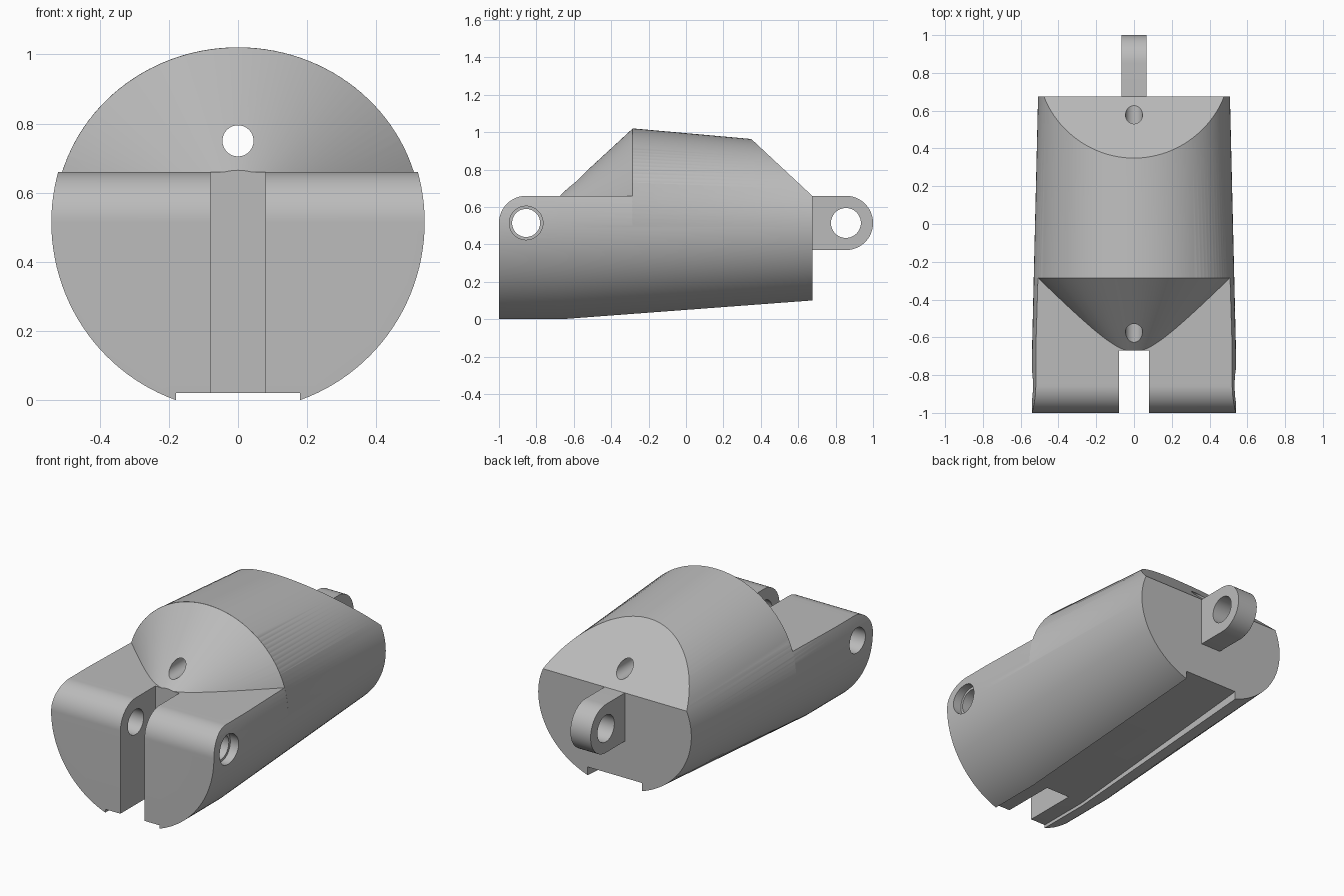
import bpy, bmesh, math
from math import sin, cos, pi

if "Cube" in bpy.data.objects:
    bpy.data.objects.remove(bpy.data.objects["Cube"], do_unlink=True)

AXIS = 0.515      # height of the body axis and both hinge axes
SHELF = 0.66      # top of the hinge lugs
ROUND = SHELF - AXIS

grey = bpy.data.materials.new("plain_grey")
grey.use_nodes = True
tone = (0.5, 0.5, 0.5, 1)
grey.diffuse_color = tone
grey.node_tree.nodes["Principled BSDF"].inputs["Base Color"].default_value = tone


def finish(name, bm):
    bmesh.ops.recalc_face_normals(bm, faces=bm.faces)
    mesh = bpy.data.meshes.new(name)
    bm.to_mesh(mesh)
    bm.free()
    mesh.materials.append(grey)
    ob = bpy.data.objects.new(name, mesh)
    bpy.context.collection.objects.link(ob)
    return ob


def loft(name, rings, n=128):
    """Join oval rings (y, half width, rise, drop) along y."""
    bm = bmesh.new()
    loops = []
    for y, a, up, down in rings:
        angles = [2 * pi * i / n for i in range(n)]
        loops.append([bm.verts.new((a * cos(t), y, AXIS + (up if sin(t) > 0 else down) * sin(t)))
                      for t in angles])
    for p, q in zip(loops, loops[1:]):
        for i in range(n):
            j = (i + 1) % n
            bm.faces.new((p[i], p[j], q[j], q[i]))
    bm.faces.new(loops[0])
    bm.faces.new(loops[-1])
    return finish(name, bm)


def prism(name, outline, x0, x1):
    """Extrude a (y, z) outline from x0 to x1."""
    bm = bmesh.new()
    face = bm.faces.new([bm.verts.new((x0, y, z)) for y, z in outline])
    moved = bmesh.ops.extrude_face_region(bm, geom=[face])["geom"]
    bmesh.ops.translate(bm, vec=(x1 - x0, 0, 0),
                        verts=[v for v in moved if isinstance(v, bmesh.types.BMVert)])
    return finish(name, bm)


def arc(cy, cz, r, start, end, n=24):
    steps = [start + (end - start) * i / n for i in range(n + 1)]
    return [(cy + r * cos(t), cz + r * sin(t)) for t in steps]


def disc(cy, r):
    return arc(cy, AXIS, r, 0, 2 * pi, 48)[:-1]


def combine(target, tool, operation="DIFFERENCE"):
    mod = target.modifiers.new(operation, "BOOLEAN")
    mod.object, mod.operation, mod.solver = tool, operation, "EXACT"
    bpy.context.view_layer.objects.active = target
    bpy.ops.object.modifier_apply(modifier=mod.name)
    bpy.data.objects.remove(tool, do_unlink=True)


# Body: straight at the front, tapering to an oval at the back
body = loft("body", [(-1, 0.54, 0.54, 0.546), (-0.67, 0.54, 0.54, 0.546),
                     (0.675, 0.508, 0.42, 0.443)])

# Step above the front lugs, with their rounded upper front edge
step = [(-0.285, SHELF), (-0.285, 1.3), (-1.2, 1.3), (-1.2, AXIS)]
step += arc(-0.855, AXIS, ROUND, pi, pi / 2)
combine(body, prism("step_cut", step, -1, 1))

# Conical front shoulder rising from the step
shoulder = loft("shoulder", [(-0.67, 0.15, 0.15, 0.12), (-0.285, 0.531, 0.505, 0.4),
                             (-0.2, 0.5, 0.45, 0.35)])
combine(body, shoulder, "UNION")

# Sloped back, tapering bottom groove and slot between the front lugs
combine(body, prism("slope_cut", [(0.35, 0.963), (0.675, SHELF), (0.9, 0.45),
                                  (0.9, 1.4), (-0.12, 1.4)], -1, 1))
combine(body, prism("groove_cut", [(-1.1, 0.02), (-0.67, 0.02), (0.675, 0.15),
                                   (0.8, 0.162), (0.8, -0.3), (-1.1, -0.3)], -0.18, 0.18))
combine(body, prism("slot_cut", [(-1.2, -0.2), (-0.67, -0.2), (-0.67, 1.2), (-1.2, 1.2)],
                    -0.08, 0.08))

# Front hinge hole with a counterbore on the left
combine(body, prism("pin_cut", disc(-0.855, 0.075), -1, 1))
combine(body, prism("counterbore_cut", disc(-0.855, 0.09), 0.485, 1))

# Small lengthwise hole through shoulder and sloped back
bm = bmesh.new()
bmesh.ops.create_cone(bm, cap_ends=True, segments=48, radius1=0.045, radius2=0.045, depth=3)
for v in bm.verts:
    v.co = (v.co.x, v.co.z, v.co.y + 0.75)
combine(body, finish("cord_cut", bm))

# Rear hinge lug
lug = prism("rear_lug", [(0.67, SHELF), (0.67, AXIS - ROUND)]
            + arc(0.855, AXIS, ROUND, -pi / 2, pi / 2), -0.067, 0.067)
combine(lug, prism("lug_pin_cut", disc(0.855, 0.08), -1, 1))

# Smooth curved faces, keep the edges crisp
for ob in (body, lug):
    bpy.ops.object.select_all(action="DESELECT")
    ob.select_set(True)
    bpy.context.view_layer.objects.active = ob
    bpy.ops.object.shade_smooth_by_angle(angle=math.radians(25))
